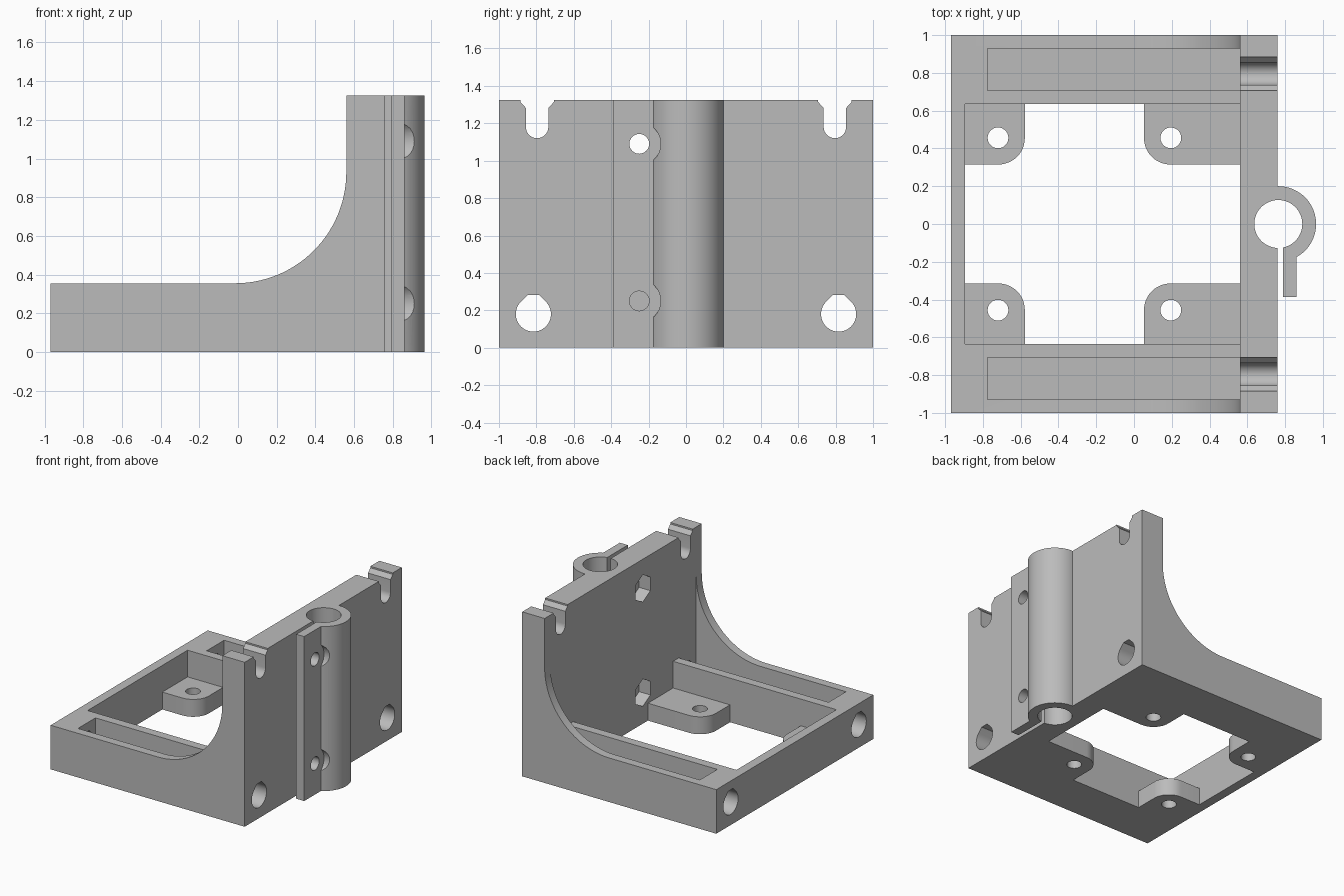
import bpy, bmesh
from math import radians, cos, sin, acos, degrees

if "Cube" in bpy.data.objects:
    bpy.data.objects.remove(bpy.data.objects["Cube"], do_unlink=True)

grey = bpy.data.materials.new("plain_grey")
grey.use_nodes = True
grey.diffuse_color = (0.5, 0.5, 0.5, 1)
grey.node_tree.nodes["Principled BSDF"].inputs["Base Color"].default_value = (0.5, 0.5, 0.5, 1)


def arc(cx, cy, r, a0, a1, n):
    """Points along an arc, angles in degrees."""
    angles = [radians(a0 + (a1 - a0) * i / n) for i in range(n + 1)]
    return [(cx + r * cos(a), cy + r * sin(a)) for a in angles]


def circle(cx, cy, r, n=40, start=0):
    return arc(cx, cy, r, start, start + 360, n)[:-1]


def rect(u0, u1, v0, v1):
    return [(u0, v0), (u1, v0), (u1, v1), (u0, v1)]


def prism(name, points, axis, a, b):
    """Extrude a 2D outline from a to b along the axis."""
    place = {"x": lambda p, t: (t, p[0], p[1]),
             "y": lambda p, t: (p[0], t, p[1]),
             "z": lambda p, t: (p[0], p[1], t)}[axis]
    bm = bmesh.new()
    rings = [[bm.verts.new(place(p, t)) for p in points] for t in (a, b)]
    for ring in rings:
        bm.faces.new(ring)
    n = len(points)
    for i in range(n):
        j = (i + 1) % n
        bm.faces.new((rings[0][i], rings[0][j], rings[1][j], rings[1][i]))
    bmesh.ops.recalc_face_normals(bm, faces=bm.faces)
    mesh = bpy.data.meshes.new(name)
    bm.to_mesh(mesh)
    bm.free()
    mesh.materials.append(grey)
    ob = bpy.data.objects.new(name, mesh)
    bpy.context.collection.objects.link(ob)
    return ob


def activate(ob):
    bpy.ops.object.select_all(action="DESELECT")
    ob.select_set(True)
    bpy.context.view_layer.objects.active = ob


def cut(ob, points, axis, a, b):
    """Remove an extruded outline from the object."""
    cutter = prism("cutter", points, axis, a, b)
    cutter.hide_render = True
    mod = ob.modifiers.new("cut", "BOOLEAN")
    mod.operation, mod.solver, mod.object = "DIFFERENCE", "EXACT", cutter
    activate(ob)
    bpy.ops.object.modifier_apply(modifier=mod.name)
    bpy.data.objects.remove(cutter, do_unlink=True)


# Main dimensions
BACK, WALL_IN, WALL_OUT = -0.97, 0.56, 0.76
FRAME_H, TOP = 0.355, 1.325
RING_X, RING_R, BORE_R = 0.764, 0.2, 0.127
BOLT_Y, BOLT_Z = -0.25, (0.25, 1.09)

# L-shaped body with curved side gussets
side = [(BACK, 0), (WALL_OUT, 0), (WALL_OUT, TOP), (WALL_IN, TOP)]
side += arc(WALL_IN - 0.575, FRAME_H + 0.575, 0.575, 0, -90, 28) + [(BACK, FRAME_H)]
body = prism("bracket_body", side, "y", -1, 1)
cut(body, rect(-1.2, WALL_IN, -0.93, 0.93), "z", FRAME_H, 1.6)

# Central opening
cut(body, rect(-0.895, WALL_IN, -0.636, 0.636), "z", -0.1, 0.6)

for s in (-1, 1):
    # Pocket in each side rail
    cut(body, rect(-0.775, WALL_IN, *sorted((s * 0.708, s * 0.93))), "z", 0.075, 0.6)
    # Rod hole with flattened teardrop top
    y, z, r = s * 0.816, 0.18, 0.094
    drop = arc(y, z, r, 135, 405, 30) + [(y + 0.03, z + 0.103), (y - 0.03, z + 0.103)]
    cut(body, drop, "x", -1.2, 1.2)
    # Chamfered slot in the top edge
    y, w, c = s * 0.796, 0.06, 0.089
    slot = arc(y, 1.12 + w, w, 180, 360, 16)
    slot += [(y + w, TOP - 0.043), (y + c, TOP - 0.012), (y + c, TOP + 0.1),
             (y - c, TOP + 0.1), (y - c, TOP - 0.012), (y - w, TOP - 0.043)]
    cut(body, slot, "x", 0.4, 0.9)

# Clamp bore through the wall, bolt holes and hexagonal nut traps
cut(body, circle(RING_X, 0, BORE_R, 48), "z", -0.1, 1.6)
for z in BOLT_Z:
    cut(body, circle(BOLT_Y, z, 0.053, 24), "x", 0.5, 0.9)
    cut(body, circle(BOLT_Y, z, 0.11, 6, 90), "x", 0.5, WALL_IN + 0.1)

# Split clamp with a flat ear
ear_in, ear_out, ear_end = 0.79, 0.861, -0.387
outer_end = -degrees(acos((ear_out - RING_X) / RING_R))
inner_end = -degrees(acos((ear_in - RING_X) / BORE_R))
outline = [(WALL_OUT - 0.005, RING_R)] + arc(RING_X, 0, RING_R, 90, outer_end, 30)
outline += [(ear_out, ear_end), (ear_in, ear_end)]
outline += arc(RING_X, 0, BORE_R, inner_end, 90, 24) + [(WALL_OUT - 0.005, BORE_R)]
clamp = prism("split_clamp", outline, "z", 0, TOP)
for z in BOLT_Z:
    cut(clamp, circle(BOLT_Y, z, 0.053, 24), "x", 0.7, 1.2)
    cut(clamp, circle(BOLT_Y, z, 0.115, 32), "x", ear_out, 1.2)

# Four mounting tabs with one rounded corner and a screw hole
parts = [body, clamp]
for end, x_edge, x_tip, x_hole in (("back", -0.895, -0.578, -0.72),
                                   ("wall", WALL_IN, 0.053, 0.195)):
    d = 1 if x_tip > x_edge else -1
    for label, s in (("left", 1), ("right", -1)):
        r = 0.14
        corner = arc(0, 0, r, 0, 90, 12)
        tab = [(x_edge, s * 0.636), (x_tip, s * 0.636)]
        tab += [(x_tip - d * (r - u), s * (0.315 + r - v)) for u, v in corner]
        tab += [(x_edge, s * 0.315)]
        ob = prism(f"{end}_{label}_tab", tab, "z", 0, 0.14)
        cut(ob, circle(x_hole, s * 0.456, 0.055, 28), "z", -0.1, 0.3)
        parts.append(ob)

# Smooth the round surfaces, keep edges sharp
for ob in parts:
    activate(ob)
    bpy.ops.object.shade_smooth_by_angle(angle=radians(30))
